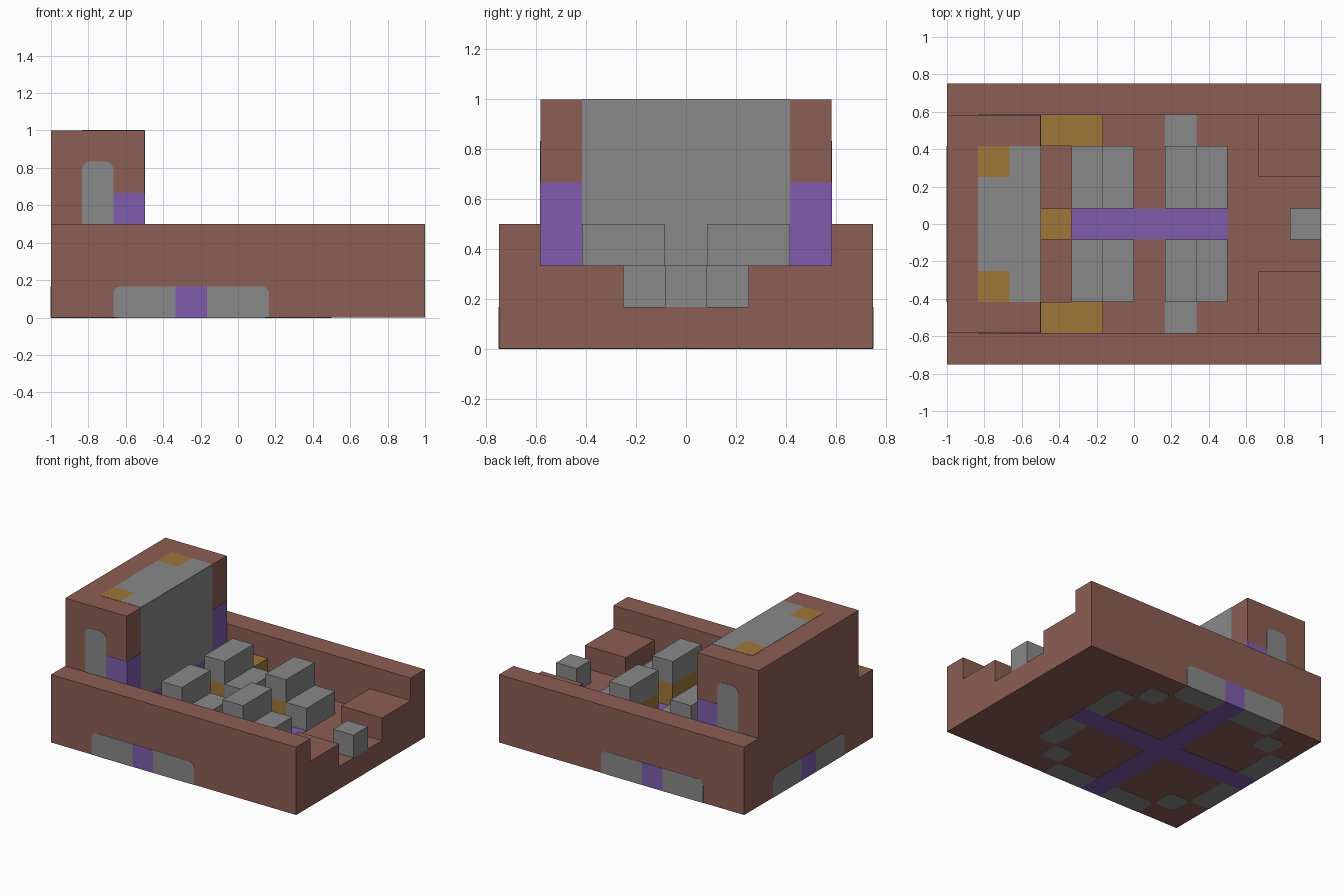
import bpy
import bmesh
from math import sin, cos, pi
from mathutils import Vector

if "Cube" in bpy.data.objects:
    bpy.data.objects.remove(bpy.data.objects["Cube"], do_unlink=True)

U = 1 / 6        # building module
T = 0.012        # half thickness of painted plates, in modules
R = 0.25         # plate corner radius, in modules


def material(name, rgb):
    m = bpy.data.materials.new(name)
    m.use_nodes = True
    m.diffuse_color = (*rgb, 1)
    m.node_tree.nodes["Principled BSDF"].inputs["Base Color"].default_value = (*rgb, 1)
    return m


brick = material("brick_brown", (0.262, 0.112, 0.089))
stone = material("stone_grey", (0.25, 0.25, 0.25))
purple = material("purple", (0.209, 0.107, 0.413))
gold = material("gold", (0.342, 0.188, 0.042))


def prism(name, axis, outline, lo, hi, mat):
    """Extrude a 2D outline along an axis from lo to hi."""
    place = {"x": lambda u, v, w: (w, u, v),
             "y": lambda u, v, w: (u, w, v),
             "z": lambda u, v, w: (u, v, w)}[axis]
    bm = bmesh.new()
    ends = [[bm.verts.new(Vector(place(u, v, w)) * U) for u, v in outline] for w in (lo, hi)]
    for ring in ends:
        bm.faces.new(ring)
    n = len(outline)
    for i in range(n):
        j = (i + 1) % n
        bm.faces.new((ends[0][i], ends[0][j], ends[1][j], ends[1][i]))
    bmesh.ops.recalc_face_normals(bm, faces=bm.faces)
    mesh = bpy.data.meshes.new(name)
    bm.to_mesh(mesh)
    bm.free()
    mesh.materials.append(mat)
    obj = bpy.data.objects.new(name, mesh)
    bpy.context.collection.objects.link(obj)
    return obj


def rect(u, v, rounded=()):
    """Rectangle outline; rounded lists corners numbered anticlockwise from low u, low v."""
    pts = []
    centres = [(u[0], v[0], 1, 1), (u[1], v[0], -1, 1), (u[1], v[1], -1, -1), (u[0], v[1], 1, -1)]
    for k, (a, b, su, sv) in enumerate(centres):
        if k in rounded:
            for i in range(5):
                t = pi + (k + i / 4) * pi / 2
                pts.append((a + su * R + R * cos(t), b + sv * R + R * sin(t)))
        else:
            pts.append((a, b))
    return pts


def box(name, x, y, z, mat):
    prism(name, "z", rect(x, y), z[0], z[1], mat)


def plate(name, axis, level, u, v, mat, rounded=()):
    prism(name, axis, rect(u, v, rounded), level - T, level + T, mat)


def span(s, a, b):
    """Range a..b mirrored to side s."""
    return tuple(sorted((s * a, s * b)))


# Trough-shaped base with side walls, and the tall block at one end
trough = [(-4.5, 0), (4.5, 0), (4.5, 3), (3.5, 3), (3.5, 1), (-3.5, 1), (-3.5, 3), (-4.5, 3)]
prism("base_and_walls", "x", trough, -6, 6, brick)
box("tower", (-6, -3), (-3.5, 3.5), (1, 6), brick)

# Tower face towards the floor, and tower roof
plate("tower_face_panel", "x", -3, (-2.5, 2.5), (2, 6), stone)
plate("tower_face_foot", "x", -3, (-2.5, 2.5), (1, 2), purple)
plate("roof_panel_edge", "z", 6, (-4, -3), (-2.5, 2.5), stone)
plate("roof_panel_middle", "z", 6, (-5, -4), (-1.5, 1.5), stone)

# Centre line of the floor
plate("floor_strip", "z", 1, (-2, 3), (-0.5, 0.5), purple)
box("centre_gold_block", (-3, -2), (-0.5, 0.5), (1, 2), gold)
box("end_block", (5, 6), (-0.5, 0.5), (1, 2), stone)

# Cross under the base and end wall mark
plate("under_strip_long", "z", 0, (-6, 3), (-0.5, 0.5), purple)
plate("under_strip_front", "z", 0, (-2, -1), (-4.5, -0.5), purple)
plate("under_strip_back", "z", 0, (-2, -1), (0.5, 4.5), purple)
plate("end_wall_strip", "x", -6, (-0.5, 0.5), (0, 1), purple)

for side, s in (("front", -1), ("back", 1)):
    # Step-shaped seats: gold foot, grey back, grey low step
    for row, x in (("inner", -2), ("outer", 1)):
        y = span(s, 0.5, 2.5)
        box(f"{side}_{row}_seat_foot", (x, x + 1), y, (1, 2), gold)
        box(f"{side}_{row}_seat_back", (x, x + 1), y, (2, 3), stone)
        box(f"{side}_{row}_seat_step", (x + 1, x + 2), y, (1, 2), stone)
    box(f"{side}_corner_block", (4, 6), span(s, 1.5, 3.5), (1, 2), brick)
    box(f"{side}_gold_block", (-3, -1), span(s, 2.5, 3.5), (1, 2), gold)
    plate(f"{side}_floor_patch", "z", 1, (1, 2), span(s, 2.5, 3.5), stone)

    # Tower side doors, purple corners and roof gold
    plate(f"{side}_door", "y", s * 3.5, (-5, -4), (3, 5), stone, (2, 3))
    plate(f"{side}_tower_corner_side", "y", s * 3.5, (-4, -3), (3, 4), purple)
    plate(f"{side}_tower_corner_face", "x", -3, span(s, 2.5, 3.5), (1, 4), purple)
    plate(f"{side}_roof_gold", "z", 6, (-5, -4), span(s, 1.5, 2.5), gold)

    # Marks along the foot of the long wall and the end wall
    plate(f"{side}_wall_mark_tower", "y", s * 4.5, (-4, -2), (0, 1), stone, (3,))
    plate(f"{side}_wall_mark_open", "y", s * 4.5, (-1, 1), (0, 1), stone, (2,))
    plate(f"{side}_wall_strip", "y", s * 4.5, (-2, -1), (0, 1), purple)
    plate(f"{side}_end_wall_mark", "x", -6, span(s, 0.5, 2.5), (0, 1), stone,
          (2,) if s > 0 else (3,))

    # Ring of patches under the base
    y_mid, y_low, y_out = span(s, 2.5, 3.5), span(s, 0.5, 2.5), span(s, 3.5, 4.5)
    ends = (2, 3) if s > 0 else (0, 1)
    for end, x in (("open", 2), ("tower", -6)):
        plate(f"{side}_{end}_under_end", "z", 0, (x, x + 1), y_low, stone, ends)
    for end, x in (("open", 1), ("tower", -5)):
        plate(f"{side}_{end}_under_diagonal", "z", 0, (x, x + 1), y_mid, stone, range(4))
    plate(f"{side}_under_tower", "z", 0, (-4, -2), y_out, stone, (0, 3))
    plate(f"{side}_under_open", "z", 0, (-1, 1), y_out, stone, (1, 2))
